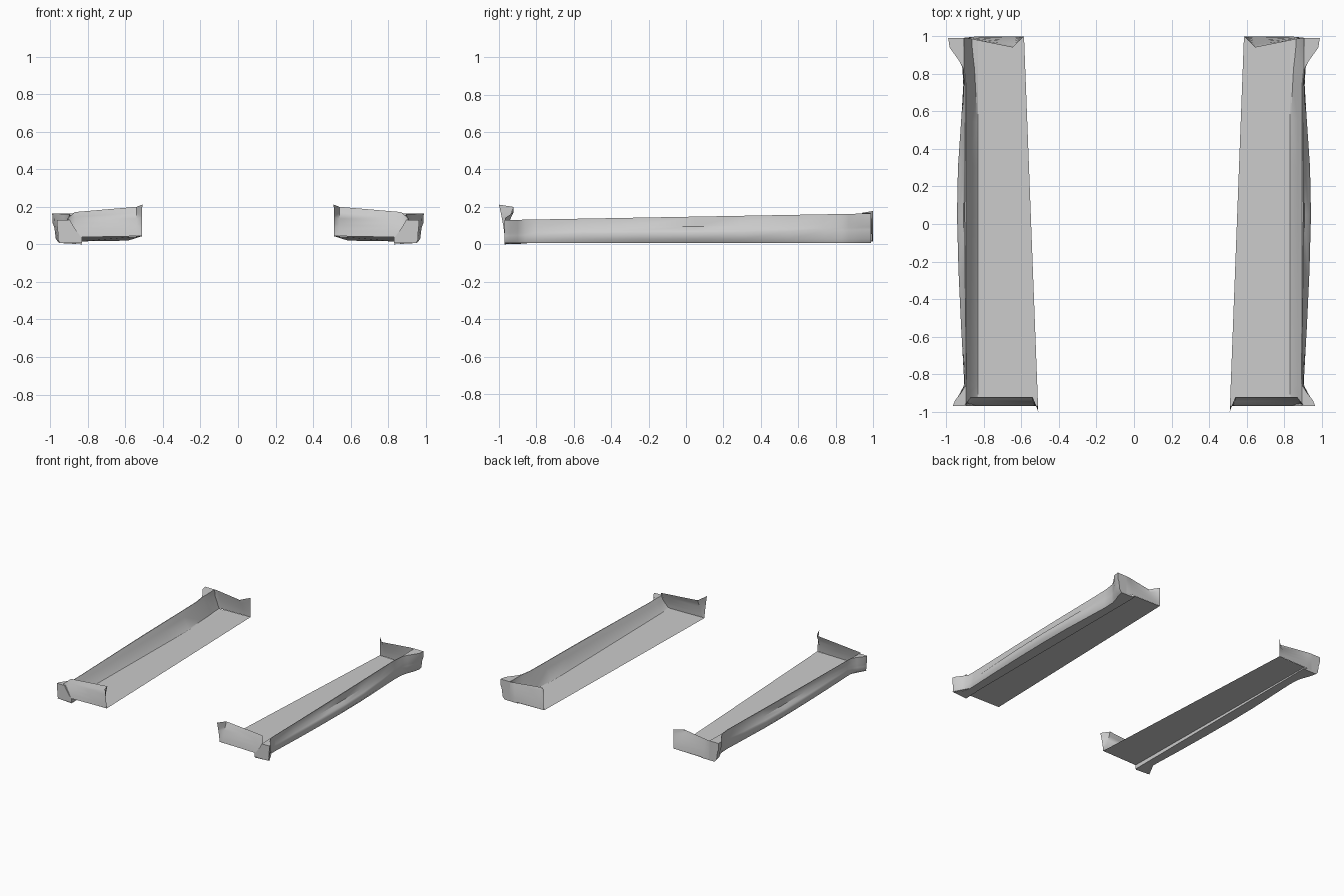
import bpy, bmesh, math


def loft(name, sections, closed=False, cap=False, angle=30):
    """Skin rows of points into a sheet or tube and mirror it across x."""
    bm = bmesh.new()
    rows = [[bm.verts.new(p) for p in s] for s in sections]
    n = len(rows[0])
    for a, b in zip(rows, rows[1:]):
        for i in range(n if closed else n - 1):
            j = (i + 1) % n
            bm.faces.new((a[i], a[j], b[j], b[i]))
    if cap:
        bm.faces.new(rows[0])
        bm.faces.new(rows[-1])
    bmesh.ops.recalc_face_normals(bm, faces=bm.faces)
    me = bpy.data.meshes.new(name)
    bm.to_mesh(me)
    bm.free()
    ob = bpy.data.objects.new(name, me)
    bpy.context.collection.objects.link(ob)
    bpy.ops.object.select_all(action='DESELECT')
    bpy.context.view_layer.objects.active = ob
    ob.select_set(True)
    bpy.ops.object.shade_smooth_by_angle(angle=math.radians(angle))
    mod = ob.modifiers.new("mirror", 'MIRROR')
    mod.use_axis[0] = True
    mod.use_mirror_merge = False
    return ob


def floor_z(y):
    return 0.032 - 0.012 * y


def top_z(y):
    return 0.147 + 0.018 * y


# Floor panels, tapering inward toward the front
loft("floor_panel", [
    [(0.548 + 0.038 * y, y, floor_z(y)), (0.835, y, floor_z(y) - 0.004)]
    for y in (-0.97, 1.0)])

# Sills: y, bottom x, bulge x, groove x, top x, inner foot x
stations = [
    (-0.97, 0.950, 0.958, 0.962, 0.965, 0.840),
    (-0.94, 0.940, 0.950, 0.953, 0.954, 0.840),
    (-0.90, 0.912, 0.922, 0.922, 0.922, 0.836),
    (-0.86, 0.898, 0.903, 0.900, 0.897, 0.835),
    (-0.80, 0.898, 0.904, 0.898, 0.895, 0.835),
    (-0.55, 0.908, 0.921, 0.900, 0.897, 0.835),
    (-0.25, 0.916, 0.935, 0.905, 0.900, 0.835),
    (0.05, 0.920, 0.943, 0.908, 0.902, 0.835),
    (0.30, 0.918, 0.938, 0.908, 0.901, 0.835),
    (0.55, 0.908, 0.921, 0.905, 0.899, 0.836),
    (0.74, 0.900, 0.907, 0.905, 0.899, 0.845),
    (0.83, 0.904, 0.912, 0.912, 0.910, 0.850),
    (0.87, 0.914, 0.928, 0.932, 0.932, 0.855),
    (0.94, 0.940, 0.968, 0.978, 0.982, 0.862),
    (0.99, 0.952, 0.977, 0.988, 0.990, 0.865)]
sill = []
for y, b, m, g, t, f in stations:
    zt, zm = top_z(y), 0.062 + 0.018 * y * abs(y)
    inner = 0.895 if y < 0.8 else 0.905
    sill.append([(x, y, z) for x, z in (
        (0.830, 0.006), (b, 0.006), ((b + m) / 2 + 0.006, 0.028),
        (m, zm), (m * 0.75 + g * 0.25, zm + 0.014), (g, zm + 0.034), (t, zt),
        (min(inner, t - 0.003), zt), (f + 0.038, 0.6 * zt + 0.02),
        (f, floor_z(y)), (0.830, floor_z(y) - 0.004))])
loft("side_sill", sill, closed=True, cap=True, angle=40)


# Wheel-arch end panels: bottom and top edges bridged with a slight hollow
def end_panel(name, bottom, top, hollow):
    rows = []
    for k in range(6):
        u = k / 5
        rows.append([tuple(p + (q - p) * (u if i != 1 else u ** hollow)
                           if i == 1 else p + (q - p) * u
                           for i, (p, q) in enumerate(zip(a, b)))
                     for a, b in zip(bottom, top)])
    loft(name, rows, angle=50)


end_panel("front_arch_panel",
          [(0.512, -0.970, 0.045), (0.540, -0.970, 0.044),
           (0.860, -0.970, 0.038), (0.905, -0.970, 0.030)],
          [(0.510, -1.000, 0.212), (0.540, -0.922, 0.200),
           (0.870, -0.922, 0.172), (0.905, -0.968, 0.140)], 1.3)
end_panel("rear_arch_panel",
          [(0.586, 1.0, 0.020), (0.645, 1.0, 0.020),
           (0.850, 0.998, 0.018), (0.905, 0.992, 0.018)],
          [(0.586, 1.0, 0.178), (0.645, 0.940, 0.168),
           (0.870, 0.985, 0.166), (0.905, 0.990, 0.165)], 1.3)

# Thin lip under each sill end
loft("front_lip", [[(0.83, -0.97, 0.0), (0.965, -0.97, 0.008)],
                   [(0.83, -0.85, 0.004), (0.90, -0.85, 0.008)]])
